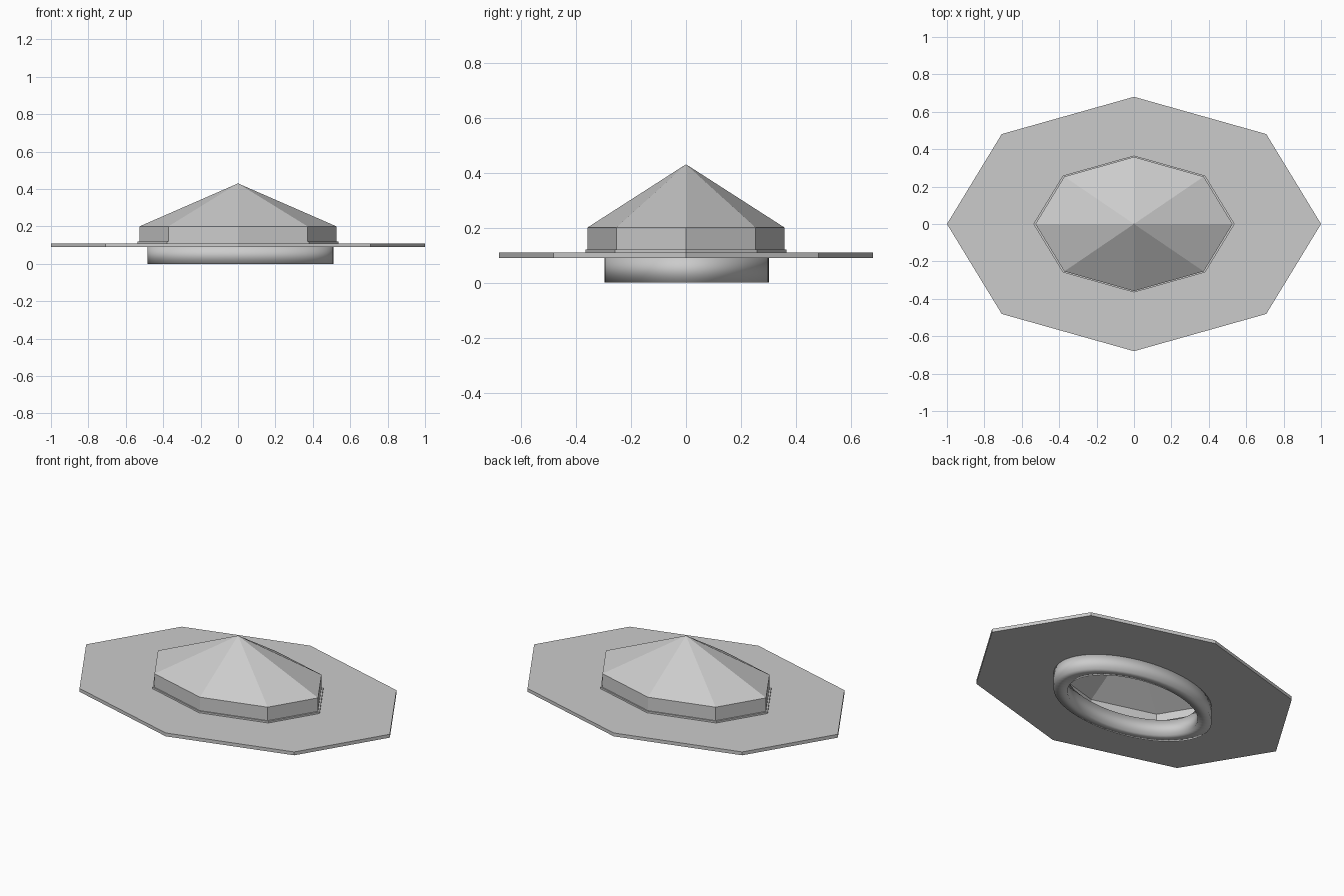
import bpy, bmesh, math

if "Cube" in bpy.data.objects:
    bpy.data.objects.remove(bpy.data.objects["Cube"])


def lathe(name, profile, sides, y_ratio, closed=False, smooth=False, offset=(0, 0)):
    """Sweep (radius, z) points round an ellipse; radius 0 makes a tip."""
    bm = bmesh.new()
    rings = []
    for r, z in profile:
        if r == 0:
            rings.append([bm.verts.new((offset[0], offset[1], z))] * sides)
            continue
        ring = []
        for i in range(sides):
            a = 2 * math.pi * i / sides
            ring.append(bm.verts.new((offset[0] + r * math.cos(a),
                                      offset[1] + r * y_ratio * math.sin(a), z)))
        rings.append(ring)
    pairs = list(zip(rings, rings[1:]))
    if closed:
        pairs.append((rings[-1], rings[0]))
    for lo, hi in pairs:
        for i in range(sides):
            j = (i + 1) % sides
            corners = list(dict.fromkeys([lo[i], lo[j], hi[j], hi[i]]))
            bm.faces.new(corners).smooth = smooth
    bmesh.ops.recalc_face_normals(bm, faces=bm.faces)
    mesh = bpy.data.meshes.new(name)
    bm.to_mesh(mesh)
    bm.free()
    obj = bpy.data.objects.new(name, mesh)
    bpy.context.collection.objects.link(obj)
    return obj


# Wide flat eight-sided brim with an opening in the middle
lathe("brim", [(0.44, 0.09), (1.0, 0.09), (1.0, 0.11), (0.44, 0.11)], 8, 0.68, closed=True)

# Hollow crown: thin foot, short wall and pointed top
lathe("crown", [(0.538, 0.11), (0.538, 0.12), (0.527, 0.12), (0.527, 0.20), (0, 0.43)], 8, 0.68)

# Smooth oval head band under the brim
lathe("head_band", [(0.4975, 0.095), (0.4975, 0.0), (0.41, 0.0), (0.41, 0.095)], 64, 0.6,
      closed=True, smooth=True, offset=(0.0125, 0.003))
